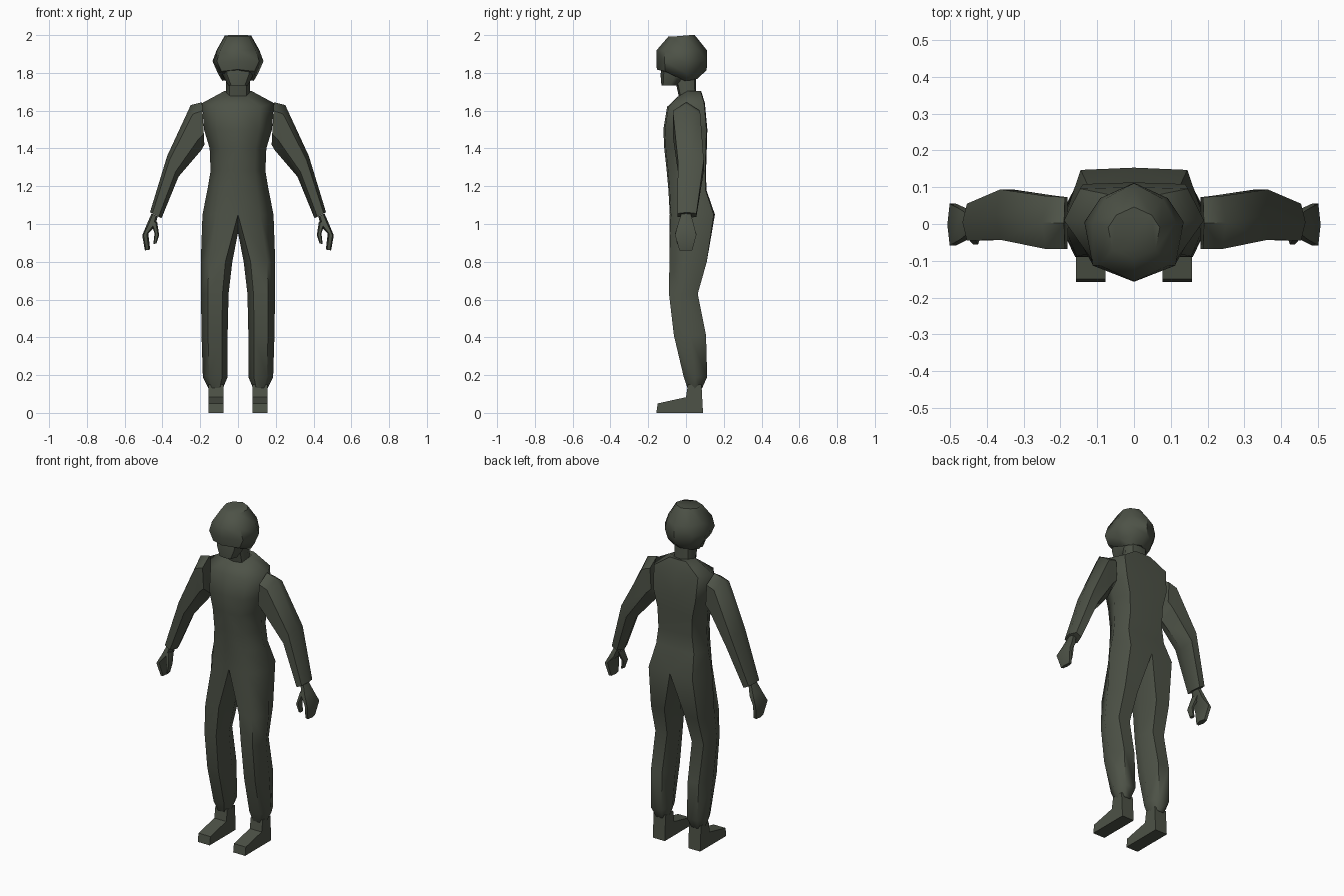
import bpy, bmesh, math

if "Cube" in bpy.data.objects:
    bpy.data.objects.remove(bpy.data.objects["Cube"])

olive = bpy.data.materials.new("dark_olive")
olive.diffuse_color = (0.075, 0.085, 0.063, 1)
olive.use_nodes = True
olive.node_tree.nodes["Principled BSDF"].inputs["Base Color"].default_value = olive.diffuse_color


def finish(name, bm, mirror=True, angle=50):
    """Turn a bmesh into a shaded object, mirrored across x = 0 if asked."""
    if mirror:
        half = bm.verts[:] + bm.edges[:] + bm.faces[:]
        copy = bmesh.ops.duplicate(bm, geom=half)["geom"]
        verts = [g for g in copy if isinstance(g, bmesh.types.BMVert)]
        faces = [g for g in copy if isinstance(g, bmesh.types.BMFace)]
        for v in verts:
            v.co.x = -v.co.x
        bmesh.ops.reverse_faces(bm, faces=faces)
        bmesh.ops.remove_doubles(bm, verts=bm.verts[:], dist=0.0005)
    bmesh.ops.recalc_face_normals(bm, faces=bm.faces[:])
    mesh = bpy.data.meshes.new(name)
    bm.to_mesh(mesh)
    bm.free()
    mesh.materials.append(olive)
    ob = bpy.data.objects.new(name, mesh)
    bpy.context.collection.objects.link(ob)
    bpy.ops.object.select_all(action='DESELECT')
    ob.select_set(True)
    bpy.context.view_layer.objects.active = ob
    bpy.ops.object.shade_smooth_by_angle(angle=math.radians(angle))


def bridge(bm, a, b, closed=True):
    n = len(a)
    for i in range(n if closed else n - 1):
        j = (i + 1) % n
        bm.faces.new((a[i], a[j], b[j], b[i]))


def loft(bm, rings, caps=True):
    """Skin a list of closed point rings."""
    loops = [[bm.verts.new(p) for p in r] for r in rings]
    for a, b in zip(loops, loops[1:]):
        bridge(bm, a, b)
    if caps:
        bm.faces.new(loops[0])
        bm.faces.new(loops[-1])
    return loops


def limb_ring(inner, outer, yf, yb):
    """Six-sided section between an inner and an outer (x, z) point."""
    def at(t, y):
        return (outer[0] + (inner[0] - outer[0]) * t, y, outer[1] + (inner[1] - outer[1]) * t)
    ym = (yf + yb) / 2
    return [at(0, ym), at(.2, yf), at(.75, yf), at(1, ym), at(.75, yb), at(.2, yb)]


def oct_ring(z, w, f, b):
    m = (f + b) / 2
    half = [(0, f), (w * .7, f * .8 + m * .2), (w, m), (w * .7, b * .85 + m * .15), (0, b)]
    return [(x, y, z) for x, y in half + [(-x, y) for x, y in half[3:0:-1]]]


# Body: half torso strips that branch into a closed leg loop
bm = bmesh.new()
torso = [  # z, half width, front y, back y, front drop
    (1.705, .070, -.045, .080, .03),
    (1.640, .190, -.100, .100, .02),
    (1.500, .180, -.120, .113, 0),
    (1.400, .150, -.115, .110, 0),
    (1.280, .145, -.102, .106, 0),
    (1.180, .162, -.093, .108, 0),
    (1.050, .188, -.086, .153, 0)]
prev = None
for z, w, f, b, drop in torso:
    m = .01 if z > 1.2 else .02
    pts = [(0, f, z - drop), (w * .62, f * .93, z - drop), (w, m, z), (w * .77, b * .96, z), (0, b, z)]
    row = [bm.verts.new(p) for p in pts]
    if prev:
        bridge(bm, prev, row, closed=False)
    else:
        bm.faces.new(row)
    prev = row
prev = prev + [bm.verts.new((0, .03, .955))]
legs = [  # z, inner x, outer x, front y, back y
    (.800, .030, .197, -.088, .110),
    (.630, .050, .196, -.090, .062),
    (.410, .055, .193, -.064, .106),
    (.190, .055, .186, -.012, .112),
    (.130, .080, .157, .008, .085)]
for z, xi, xo, f, b in legs:
    w, m = xo - xi, (f + b) / 2
    pts = [(xi + w * .22, f), (xi + w * .75, f), (xo, m), (xi + w * .75, b), (xi + w * .22, b), (xi, m)]
    row = [bm.verts.new((x, y, z)) for x, y in pts]
    bridge(bm, prev, row)
    prev = row
bm.faces.new(prev)
finish("jumpsuit", bm, angle=60)

# Feet: side profile extruded across the width
profile = [(-.157, 0), (-.150, .05), (0, .083), (.010, .15), (.082, .15), (.090, 0)]
bm = bmesh.new()
loft(bm, [[(x, y, z) for y, z in profile] for x in (.078, .157)])
finish("feet", bm, angle=30)

# Sleeves
bm = bmesh.new()
loft(bm, [limb_ring((.178, 1.42), (.190, 1.645), -.068, .073),
          limb_ring((.195, 1.39), (.250, 1.630), -.068, .076),
          limb_ring((.315, 1.25), (.375, 1.360), -.043, .094),
          limb_ring((.405, 1.03), (.466, 1.062), -.045, .055)])
finish("sleeves", bm)

# Hands with grouped fingers, and thumbs
bm = bmesh.new()
loft(bm, [limb_ring((.425, 1.04), (.458, 1.055), -.026, .026),
          limb_ring((.440, .985), (.480, 1.005), -.042, .040),
          limb_ring((.475, .950), (.507, .940), -.058, .055),
          limb_ring((.465, .865), (.493, .860), -.035, .033)])
finish("hands", bm)
bm = bmesh.new()
loft(bm, [limb_ring((.428, 1.01), (.462, 1.01), -.036, .015),
          limb_ring((.417, .940), (.442, .950), -.055, -.015),
          limb_ring((.432, .897), (.448, .893), -.048, -.020)])
finish("thumbs", bm)

# Neck and face
bm = bmesh.new()
loft(bm, [oct_ring(1.66, .066, -.035, .055), oct_ring(1.80, .062, -.065, .052)])
finish("neck", bm, mirror=False)
bm = bmesh.new()
loft(bm, [oct_ring(1.83, .088, -.130, .04), oct_ring(1.79, .082, -.135, .03),
          oct_ring(1.733, .052, -.130, -.04)])
finish("face", bm, mirror=False)

# Helmet: eight-sided dome with a rim that rises to the front
outline = [(0, -.157), (.112, -.113), (.135, .005), (.092, .070), (0, .112)]


def helmet_ring(zs, sx, sy, cy=-.025):
    half = [(x * sx, cy + (y - cy) * sy, z) for (x, y), z in zip(outline, zs)]
    return half + [(-x, y, z) for x, y, z in half[3:0:-1]]


bm = bmesh.new()
loft(bm, [helmet_ring([1.992, 1.992, 1.997, 2.0, 2.0], .52, .52),
          helmet_ring([1.920] * 5, .84, .99),
          helmet_ring([1.862] * 5, 1, 1),
          helmet_ring([1.818, 1.808, 1.795, 1.805, 1.815], .78, .98),
          helmet_ring([1.812, 1.795, 1.758, 1.762, 1.768], .62, .62)])
finish("helmet", bm, mirror=False)
